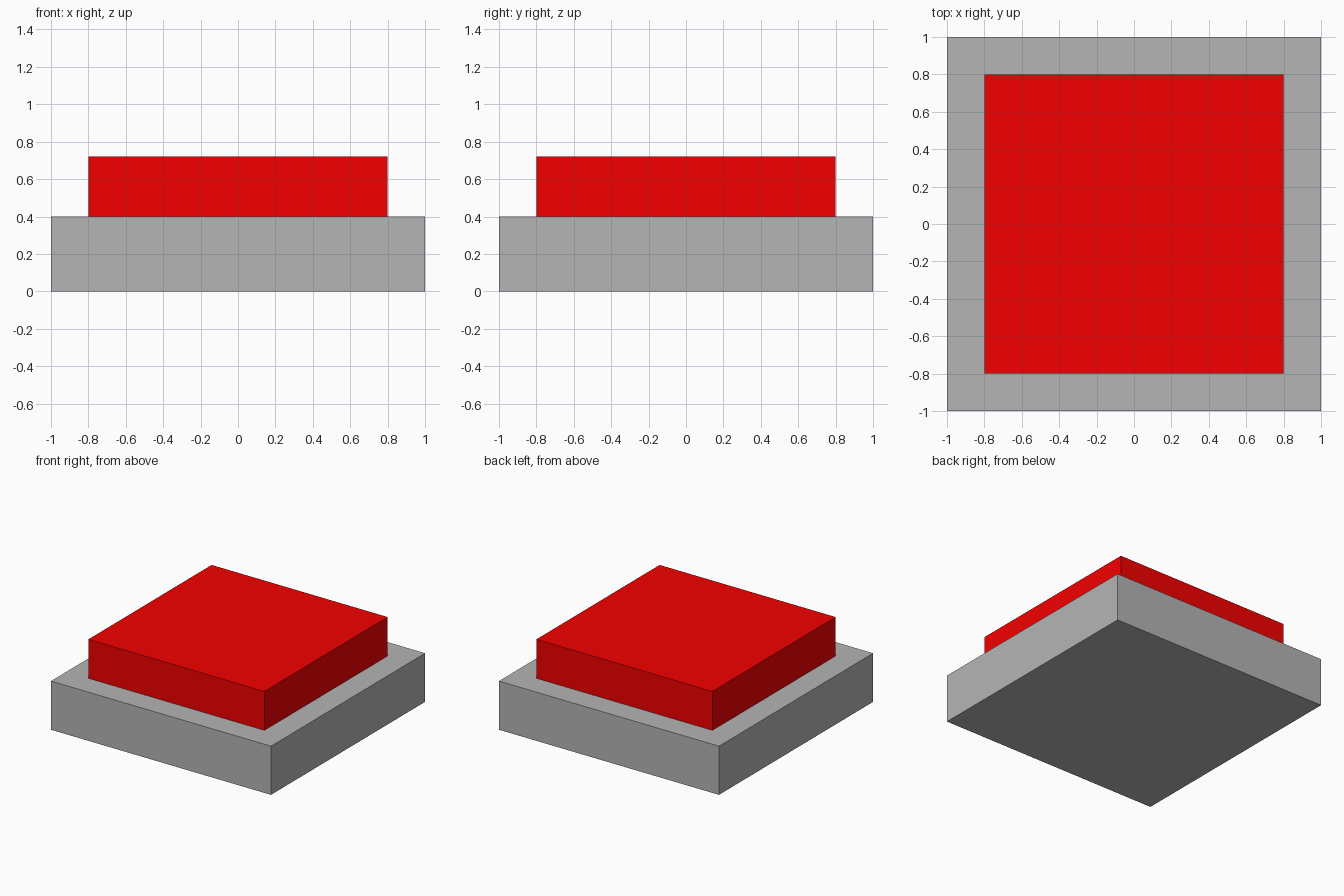
import bpy

if "Cube" in bpy.data.objects:
    bpy.data.objects.remove(bpy.data.objects["Cube"])


def box(name, width, z0, z1, colour):
    """Square coloured block centred on the origin between two heights."""
    bpy.ops.mesh.primitive_cube_add(size=1, location=(0, 0, (z0 + z1) / 2))
    ob = bpy.context.object
    ob.name = name
    ob.scale = (width, width, z1 - z0)
    bpy.ops.object.transform_apply(location=False, rotation=False, scale=True)
    mat = bpy.data.materials.new(name + "_colour")
    mat.diffuse_color = (*colour, 1)
    mat.use_nodes = True
    mat.node_tree.nodes["Principled BSDF"].inputs["Base Color"].default_value = mat.diffuse_color
    ob.data.materials.append(mat)


# Dark grey base block
box("base", 2.0, 0.0, 0.4, (0.46, 0.46, 0.46))

# Red push button on top
box("button", 1.6, 0.4, 0.72, (0.9, 0.0, 0.0))
